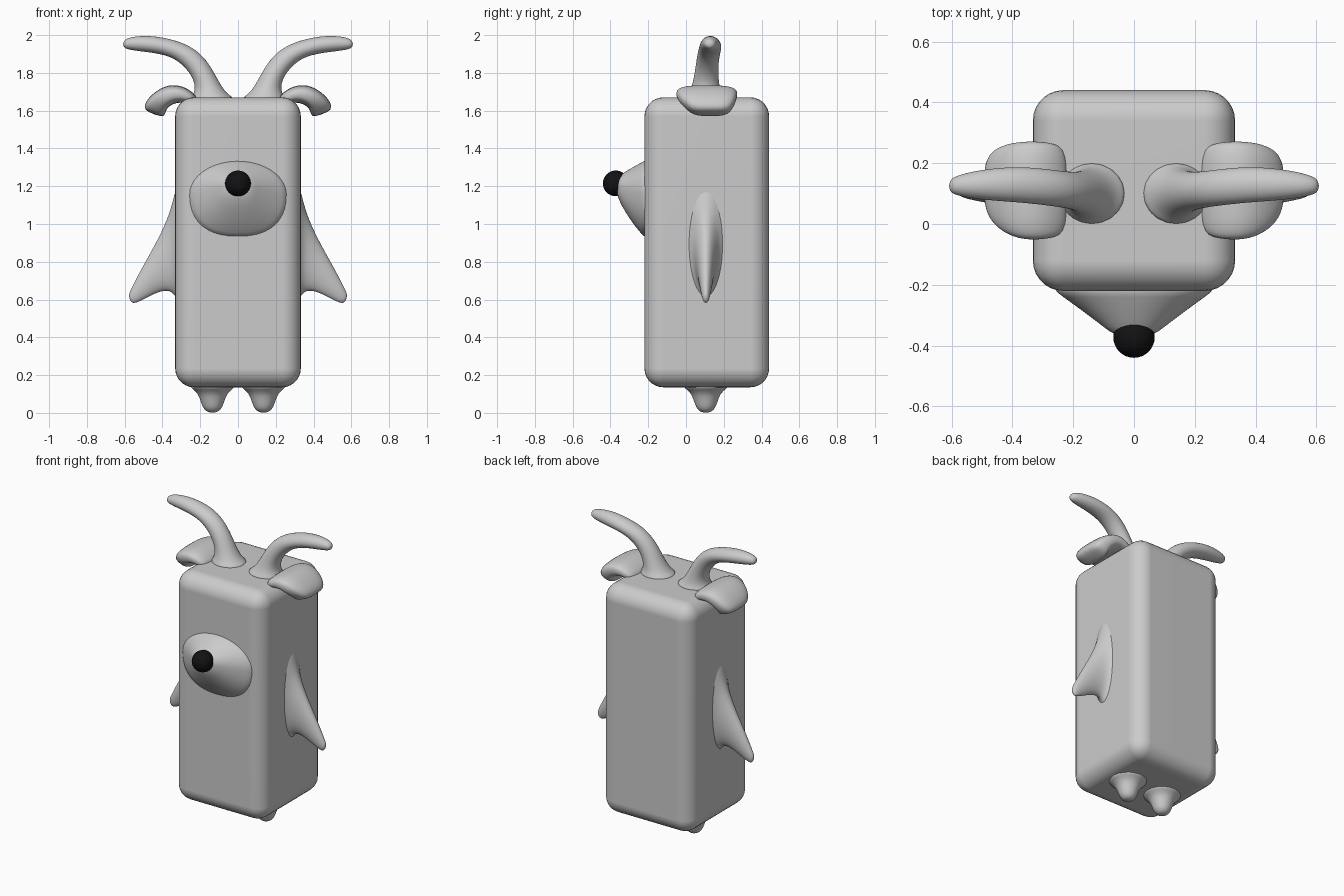
import bpy, bmesh, math
from mathutils import Vector, Matrix

cube = bpy.data.objects.get("Cube")
if cube:
    bpy.data.objects.remove(cube, do_unlink=True)


def material(name, color):
    mat = bpy.data.materials.new(name)
    mat.use_nodes = True
    mat.diffuse_color = color
    bsdf = next(n for n in mat.node_tree.nodes if n.type == 'BSDF_PRINCIPLED')
    bsdf.inputs["Base Color"].default_value = color
    return mat


GREY = material("light grey", (0.6, 0.6, 0.6, 1))
BLACK = material("black", (0.006, 0.006, 0.006, 1))


def finish(bm, name, mat, mirror=False, subdivide=0):
    bmesh.ops.recalc_face_normals(bm, faces=bm.faces)
    mesh = bpy.data.meshes.new(name)
    bm.to_mesh(mesh)
    bm.free()
    mesh.materials.append(mat)
    for face in mesh.polygons:
        face.use_smooth = True
    obj = bpy.data.objects.new(name, mesh)
    bpy.context.collection.objects.link(obj)
    if mirror:
        mod = obj.modifiers.new("Mirror", 'MIRROR')
        mod.use_mirror_merge = False
    if subdivide:
        mod = obj.modifiers.new("Subdivision", 'SUBSURF')
        mod.levels = mod.render_levels = subdivide
    return obj


def skin_rings(rings):
    """Join equal rings of points with quads and close both ends."""
    bm = bmesh.new()
    loops = [[bm.verts.new(p) for p in ring] for ring in rings]
    count = len(loops[0])
    for a, b in zip(loops, loops[1:]):
        for i in range(count):
            j = (i + 1) % count
            bm.faces.new((a[i], a[j], b[j], b[i]))
    bm.faces.new(loops[0])
    bm.faces.new(loops[-1])
    return bm


def power(value, n):
    return math.copysign(abs(value) ** (2 / n), value)


def angles(count):
    return [math.tau * i / count for i in range(count)]


def limb(name, sections, n=2):
    """Mirrored limb; a section is two xz outline points, y centre, y half width."""
    rings = []
    for ax, az, bx, bz, y, half in sections:
        a, b = Vector((ax, y, az)), Vector((bx, y, bz))
        mid, arm, side = (a + b) / 2, (a - b) / 2, Vector((0, half, 0))
        rings.append([mid + arm * power(math.cos(t), n) + side * power(math.sin(t), n)
                      for t in angles(20)])
    return finish(skin_rings(rings), name, GREY, mirror=True, subdivide=2)


# Body: tall rounded block
bm = bmesh.new()
bmesh.ops.create_cube(bm, size=1, matrix=Matrix.Translation((0, 0.11, 0.903))
                      @ Matrix.Diagonal((0.665, 0.66, 1.535, 1)))
bmesh.ops.bevel(bm, geom=bm.edges[:], offset=0.1, segments=7, profile=0.5, affect='EDGES')
body = finish(bm, "body", GREY)
body.modifiers.new("Normals", 'WEIGHTED_NORMAL')

# Horns: flared roots sweeping outwards
limb("horns", [
    (0.00, 1.66, 0.27, 1.65, 0.10, 0.12),
    (0.05, 1.68, 0.235, 1.68, 0.10, 0.09),
    (0.095, 1.74, 0.225, 1.74, 0.105, 0.07),
    (0.15, 1.85, 0.26, 1.81, 0.11, 0.06),
    (0.225, 1.93, 0.33, 1.875, 0.12, 0.06),
    (0.33, 1.975, 0.41, 1.9, 0.13, 0.06),
    (0.46, 2.0, 0.5, 1.912, 0.13, 0.053),
    (0.57, 1.992, 0.58, 1.922, 0.127, 0.037),
    (0.61, 1.97, 0.608, 1.935, 0.125, 0.02)])

# Ears: broad flaps folding down
limb("ears", [
    (0.21, 1.665, 0.235, 1.625, 0.11, 0.13),
    (0.245, 1.705, 0.265, 1.635, 0.11, 0.155),
    (0.31, 1.738, 0.305, 1.645, 0.11, 0.163),
    (0.385, 1.735, 0.345, 1.635, 0.11, 0.163),
    (0.455, 1.69, 0.375, 1.615, 0.115, 0.15),
    (0.5, 1.635, 0.385, 1.585, 0.125, 0.12),
    (0.49, 1.595, 0.395, 1.563, 0.13, 0.085)], n=3)

# Arms: thin fins hanging outwards from the sides
limb("arms", [
    (0.30, 1.28, 0.30, 0.56, 0.105, 0.13),
    (0.335, 1.17, 0.335, 0.62, 0.105, 0.085),
    (0.36, 1.06, 0.36, 0.645, 0.105, 0.065),
    (0.42, 0.925, 0.41, 0.645, 0.105, 0.048),
    (0.50, 0.785, 0.48, 0.61, 0.105, 0.035),
    (0.565, 0.66, 0.54, 0.58, 0.105, 0.022),
    (0.582, 0.62, 0.565, 0.582, 0.105, 0.012)])

# Feet: small rounded stubs with flared tops
limb("feet", [(0.135 - r, z, 0.135 + r, z, 0.105, r) for z, r in (
    (0.15, 0.135), (0.125, 0.105), (0.1, 0.076), (0.05, 0.06),
    (0.018, 0.046), (0.001, 0.02))])

# Snout: tapering oval cone; each row is y, half width, top z, bottom z
snout = []
for y, half, top, bottom in ((-0.20, 0.275, 1.345, 0.92), (-0.22, 0.262, 1.335, 0.93),
                             (-0.26, 0.205, 1.313, 0.975), (-0.30, 0.15, 1.29, 1.03),
                             (-0.34, 0.098, 1.265, 1.095), (-0.37, 0.06, 1.245, 1.16)):
    mid = top + (bottom - top) * 0.44
    ring = []
    for t in angles(40):
        up = math.sin(t)
        n = 2 if up > 0 else 2.4
        reach = top - mid if up > 0 else mid - bottom
        ring.append((half * power(math.cos(t), n), y, mid + reach * power(up, n)))
    snout.append(ring)
finish(skin_rings(snout), "snout", GREY, subdivide=1)

# Nose: black ball at the snout tip
bm = bmesh.new()
bmesh.ops.create_uvsphere(bm, u_segments=32, v_segments=20, radius=0.068,
                          matrix=Matrix.Translation((0, -0.372, 1.215)))
finish(bm, "nose", BLACK)
